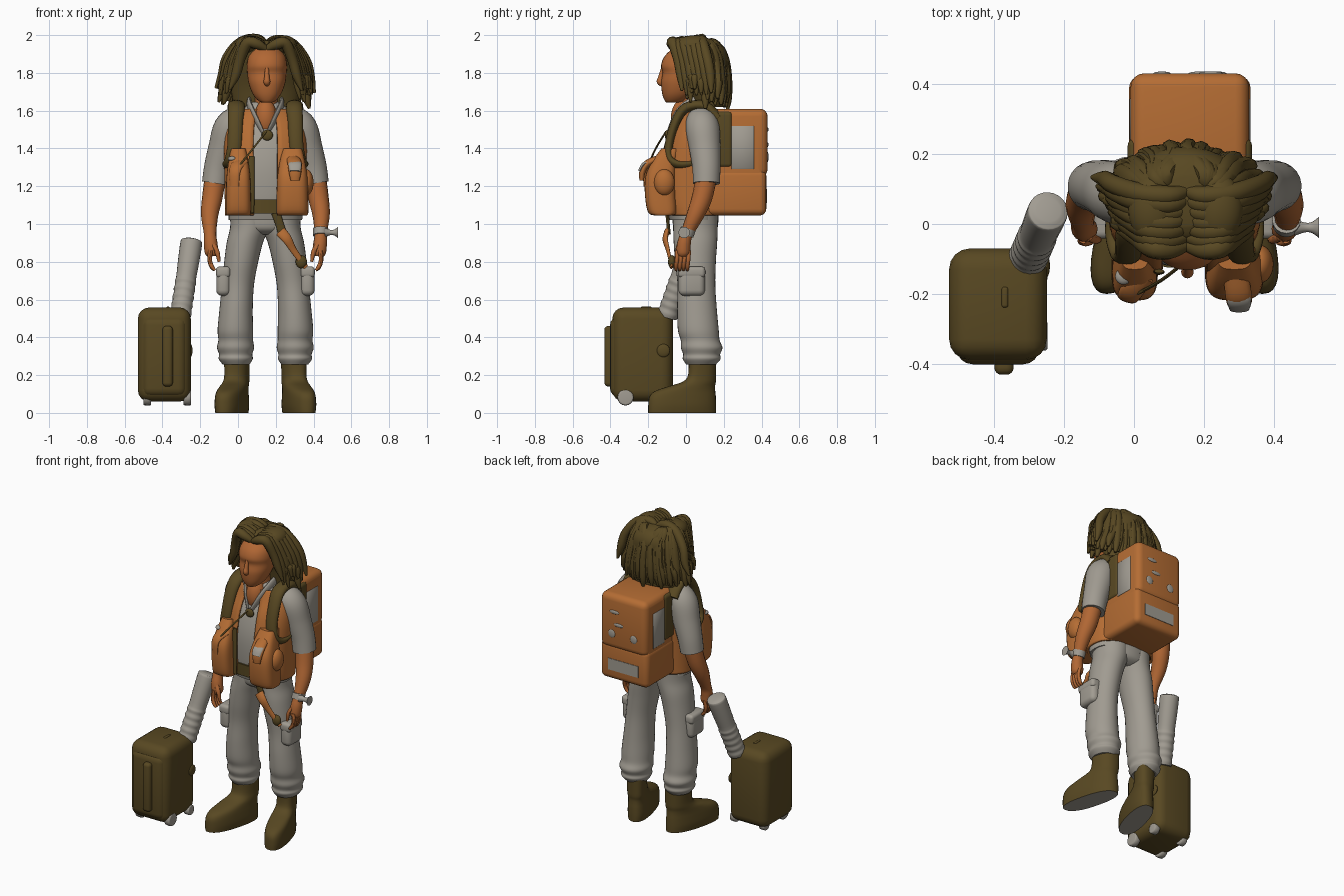
import bpy, bmesh, math, random
from mathutils import Vector, Matrix
random.seed(4)
C = 0.145                                   # body symmetry plane in x


def material(name, rgb):
    m = bpy.data.materials.new(name)
    m.diffuse_color = (*rgb, 1)
    return m


ORANGE = material("orange", (0.46, 0.152, 0.034))
SKIN = material("skin", (0.44, 0.135, 0.034))
OLIVE = material("olive", (0.098, 0.065, 0.016))
GREY = material("grey", (0.355, 0.33, 0.285))


def add(name, bm, mat):
    bmesh.ops.recalc_face_normals(bm, faces=bm.faces)
    me = bpy.data.meshes.new(name)
    bm.to_mesh(me)
    bm.free()
    me.materials.append(mat)
    ob = bpy.data.objects.new(name, me)
    bpy.context.collection.objects.link(ob)
    return ob


def mirrored(ob):
    cp = ob.copy()
    cp.data = ob.data.copy()
    cp.data.transform(Matrix.Translation((2 * C, 0, 0)) @ Matrix.Scale(-1, 4, (1, 0, 0)))
    cp.data.flip_normals()
    bpy.context.collection.objects.link(cp)
    return cp


def spline(rows, k):
    """Catmull-Rom through rows of numbers."""
    out, n = [], len(rows)
    for i in range(n - 1):
        a, b, c, d = rows[max(i - 1, 0)], rows[i], rows[i + 1], rows[min(i + 2, n - 1)]
        for j in range(k):
            t = j / k
            out.append([0.5 * (2 * q + (r - p) * t + (2 * p - 5 * q + 4 * r - s) * t * t
                               + (3 * q - p - 3 * r + s) * t ** 3) for p, q, r, s in zip(a, b, c, d)])
    return out + [list(rows[-1])]


def skin_rings(name, rings, mat, closed=True):
    bm = bmesh.new()
    vs = [[bm.verts.new(p) for p in r] for r in rings]
    n = len(vs[0])
    for a, b in zip(vs, vs[1:]):
        for i in range(n if closed else n - 1):
            bm.faces.new((a[i], a[(i + 1) % n], b[(i + 1) % n], b[i]))
    if closed:
        bm.faces.new(vs[0])
        bm.faces.new(vs[-1])
    return add(name, bm, mat)


def loft(name, rows, mat, n=32, k=4, p=2.0, gap=0, shear=0):
    """Stacked level rings (cx, cy, z, rx, ry); gap opens the front by that half angle."""
    rings = []
    for cx, cy, z, rx, ry in spline(rows, k):
        ring = []
        for i in range(n):
            a = gap + (2 * math.pi - 2 * gap) * i / (n - 1 if gap else n)
            s, c = math.sin(a), -math.cos(a)
            y = cy + ry * math.copysign(abs(c) ** (2 / p), c)
            ring.append((cx + rx * math.copysign(abs(s) ** (2 / p), s) + shear * (y - 0.09), y, z))
        rings.append(ring)
    return skin_rings(name, rings, mat, not gap)


def pipe(name, rows, mat, n=16, k=4, flat=1.0):
    """Tube along (x, y, z, radius); flat scales the thickness to make ribbons."""
    pts = spline(rows, k)
    side, rings = Vector((1, 0, 0)), []
    for i, q in enumerate(pts):
        t = (Vector(pts[min(i + 1, len(pts) - 1)][:3]) - Vector(pts[max(i - 1, 0)][:3])).normalized()
        if i == 0 and abs(t.x) > 0.8:
            side = Vector((0, 0, 1))
        side = (side - t * side.dot(t)).normalized()
        up = t.cross(side)
        rings.append([Vector(q[:3]) + q[3] * (side * math.cos(a) + up * flat * math.sin(a))
                      for a in (2 * math.pi * j / n for j in range(n))])
    return skin_rings(name, rings, mat)


def box(name, lo, hi, mat, bevel=0.0, seg=4):
    bm = bmesh.new()
    lo, hi = Vector(lo), Vector(hi)
    bmesh.ops.create_cube(bm, size=1, matrix=Matrix.Translation((lo + hi) / 2) @ Matrix.Diagonal((*(hi - lo), 1)))
    if bevel:
        bmesh.ops.bevel(bm, geom=bm.edges[:], offset=bevel, segments=seg, profile=0.5, affect='EDGES')
    return add(name, bm, mat)


def ball(name, c, r, mat):
    bm = bmesh.new()
    bmesh.ops.create_uvsphere(bm, u_segments=24, v_segments=16, radius=1,
                              matrix=Matrix.Translation(c) @ Matrix.Diagonal((*r, 1)))
    return add(name, bm, mat)


# boots with grey soles
boot = loft("boot", [(-.005, -.02, 0, .07, .18), (-.005, -.02, .04, .075, .18), (-.005, -.018, .085, .073, .176),
                     (-.005, -.005, .115, .07, .16), (-.005, .03, .14, .067, .124), (-.005, .07, .165, .064, .088),
                     (-.005, .085, .2, .062, .074), (-.005, .087, .28, .064, .073)], OLIVE, p=2.4, shear=.25)
boot.data.materials.append(GREY)
for f in boot.data.polygons:
    f.material_index = int(f.normal.z < -0.8)
mirrored(boot)

# trousers with bunched cuffs and cargo pockets
mirrored(loft("trouser_leg", [(-.01, .08, .255, .07, .078), (-.012, .083, .285, .09, .1), (-.012, .083, .31, .088, .098),
                              (-.013, .083, .345, .098, .11), (-.012, .075, .385, .092, .103), (-.014, .065, .44, .094, .108),
                              (-.01, .058, .55, .088, .105), (.0, .055, .68, .085, .1), (.017, .05, .8, .09, .108),
                              (.036, .05, .9, .096, .115), (.06, .05, .98, .102, .118), (.065, .05, 1.06, .105, .12)], GREY, k=5))
loft("trouser_hips", [(C, .05, .945, .12, .07), (C, .05, .965, .165, .105), (C, .05, 1.0, .184, .12), (C, .05, 1.1, .195, .125)], GREY)
mirrored(box("cargo_pocket", (-.115, -.04, .62), (-.04, .10, .77), GREY, .03))
mirrored(box("cargo_flap", (-.117, -.042, .715), (-.04, .102, .775), GREY, .02))

# torso: shirt, belt, vest
torso = [(C, .04, 1.02, .195, .13), (C, .03, 1.12, .197, .145), (C, .03, 1.3, .2, .15), (C, .045, 1.45, .2, .135),
         (C, .06, 1.55, .175, .105), (C, .06, 1.61, .12, .085), (C, .06, 1.645, .07, .065)]
loft("shirt", torso, GREY, p=2.3)
loft("belt", [(C, .03, 1.055, .203, .155), (C, .03, 1.13, .205, .157)], OLIVE, k=1, p=2.3)
vest = loft("vest", [(x, y, max(z, 1.045), a + .018, b + .02) for x, y, z, a, b in torso[:6]], ORANGE, n=48, p=2.3, gap=.25)
thick = vest.modifiers.new("thickness", 'SOLIDIFY')
thick.thickness = .012
pipe("vest_trim", [(.065, -.135, 1.06, .02), (.068, -.138, 1.2, .02), (.072, -.135, 1.36, .014)], OLIVE, flat=.4)

# vest pouches, flaps and cord
for side, x, w in (("right", .002, .066), ("left", .288, .084)):
    loft(side + "_pouch", [(x, -.12, 1.045, w * .9, .04), (x, -.125, 1.06, w, .075), (x, -.135, 1.15, w, .082),
                           (x, -.135, 1.25, w * .95, .08), (x, -.115, 1.33, w * .8, .065), (x, -.08, 1.4, w * .6, .05)],
         ORANGE, p=3.2)
pipe("right_pouch_flap", [(.03, -.15, 1.34, .03), (-.005, -.19, 1.31, .034), (-.018, -.212, 1.27, .03),
                          (-.02, -.212, 1.2, .026)], ORANGE, flat=.4)
pipe("left_pouch_flap", [(.29, -.14, 1.35, .035), (.3, -.205, 1.32, .038), (.302, -.23, 1.28, .034),
                         (.302, -.235, 1.23, .024)], ORANGE, flat=.5)
pipe("pouch_flap_tip", [(.3, -.19, 1.332, .03), (.302, -.225, 1.315, .034), (.302, -.246, 1.28, .028)], GREY, flat=.3)
ball("pouch_button", (-.03, -.15, 1.345), (.024, .024, .014), GREY)
ball("hip_pouch", (.36, -.115, 1.22), (.04, .055, .07), ORANGE)
pipe("cord", [(.15, -.105, 1.49, .005), (.08, -.16, 1.4, .005), (.0, -.205, 1.3, .005)], OLIVE, n=8)
ball("clasp", (.155, -.1, 1.47), (.03, .012, .028), OLIVE)
pipe("hip_strap", [(.2, -.1, 1.06, .024), (.22, -.095, 1.0, .022), (.235, -.09, .95, .024)], OLIVE, flat=.4)
pipe("hip_strap_end", [(.225, -.1, .96, .03), (.26, -.11, .92, .026), (.295, -.095, .86, .018), (.36, -.075, .77, .014)], ORANGE, flat=.5)
ball("hip_strap_tip", (.335, -.075, .8), (.03, .02, .035), OLIVE)

# arms: sleeve, forearm, hand
mirrored(pipe("sleeve", [(.05, .08, 1.565, .05), (.01, .08, 1.55, .078), (-.04, .088, 1.505, .09), (-.075, .1, 1.4, .083),
                         (-.105, .108, 1.3, .075), (-.12, .108, 1.215, .071)], GREY, n=24, k=5))
mirrored(pipe("forearm", [(-.12, .108, 1.25, .056), (-.136, .085, 1.14, .054), (-.15, .05, 1.05, .046),
                          (-.148, .005, .95, .033), (-.145, -.01, .9, .036), (-.14, -.015, .85, .036), (-.138, -.015, .83, .025)], SKIN))
for i in range(4):
    y = -.045 + .02 * i
    mirrored(pipe("finger", [(-.145, y, .86, .012), (-.15, y - .004, .81, .012), (-.138, y - .008, .775 - .004 * (i % 2), .011),
                             (-.122, y - .008, .755, .007)], SKIN, n=8))
mirrored(pipe("thumb", [(-.13, -.035, .89, .014), (-.11, -.045, .85, .013), (-.1, -.045, .8, .008)], SKIN, n=8))
pipe("watch_band", [(.437, .012, .975, .041), (.437, .0, .94, .04)], GREY, k=1)
pipe("watch_knob", [(.46, -.01, .955, .024), (.49, -.01, .955, .014), (.51, -.01, .955, .016), (.53, -.01, .955, .03)], GREY)

# neck, collar and head
pipe("neck", [(C, .06, 1.54, .07), (C + .003, .04, 1.62, .06), (.152, .03, 1.72, .06)], SKIN)
ball("open_chest", (.147, -.02, 1.56), (.06, .06, .1), SKIN)
mirrored(pipe("collar", [(C, .115, 1.63, .03), (.07, .08, 1.645, .032), (.06, .02, 1.63, .032), (.085, -.04, 1.575, .028),
                         (.14, -.095, 1.47, .014)], GREY, flat=.4))
loft("head", [(.153, -.07, 1.642, .02, .03), (.153, -.06, 1.652, .045, .052), (.153, -.042, 1.69, .076, .084),
              (.153, -.025, 1.75, .098, .107), (.153, -.012, 1.8, .104, .112), (.153, -.012, 1.84, .106, .12),
              (.153, 0, 1.89, .096, .112), (.153, .02, 1.94, .06, .08)], SKIN, p=2.2)
pipe("nose", [(.153, -.122, 1.825, .01), (.153, -.134, 1.775, .014), (.153, -.137, 1.752, .018), (.153, -.12, 1.735, .01)], SKIN)
ball("lips", (.153, -.113, 1.7), (.03, .012, .014), SKIN)

# hair: inner mass, hanging locks and a swept fringe
loft("hair_mass", [(.148, .125, 1.62, .17, .085), (.148, .12, 1.72, .185, .1), (.148, .1, 1.82, .18, .12),
                   (.148, .085, 1.9, .16, .135), (.148, .075, 1.95, .125, .115), (.148, .065, 1.972, .07, .07)], OLIVE)
for i in range(52):
    a = math.radians(56 + 248 * i / 51)
    s, c = math.sin(a), -math.cos(a)
    w, r = random.uniform(.95, 1.04), random.uniform(.019, .027)
    low = 1.635 + .06 * max(0, -c) + .1 * abs(s) ** 4 * random.random() + random.uniform(-.015, .02)
    tip = random.uniform(.97, 1.09)
    sx = .148 + (.05 if s > 0 else -.05)
    pipe("hair_lock", [(sx, .06 + .05 * c, 1.95, .018), (sx + .06 * s, .065 + .08 * c, 1.957, r),
                       (.148 + .165 * s * w, .07 + .125 * c * w, 1.89, r), (.148 + .195 * s * w, .078 + .137 * c * w, 1.78, r),
                       (.148 + .213 * s * w * tip, .08 + .137 * c * w, low + .045, r * .9),
                       (.148 + .228 * s * w * tip, .08 + .137 * c * w, low - .015, r * .3)], OLIVE, n=8)
for i in range(7):
    y, out = -.062 + .026 * i, .012 * i
    for m in (-1, 1):
        o = random.uniform(-.012, .012)
        pipe("fringe_lock", [(.15, y, 1.925 + .005 * i, .016), (.15 + m * .05, y - .012, 1.95 + .004 * i + o / 2, .028),
                             (.15 + m * (.1 + out / 2), y - .005, 1.955 + o / 2, .03), (.15 + m * (.137 + out), y + .02, 1.87 + o, .027),
                             (.15 + m * (.162 + out), y + .035, 1.78 + o, .024),
                             (.15 + m * (.187 + out + o), y + .04, 1.70 + o * 2, .007)], OLIVE, n=10)
for m in (-1, 1):
    ball("hair_tuft", (.148 + m * .095, .045, 1.945), (.07, .1, .054), OLIVE)

# backpack, panels and shoulder straps
box("backpack_core", (-.01, .08, 1.05), (.33, .415, 1.6), ORANGE, .03)
box("backpack_upper", (-.01, .1, 1.25), (.33, .432, 1.61), ORANGE, .04)
box("backpack_lower", (-.014, .08, 1.045), (.334, .425, 1.29), ORANGE, .035)
box("backpack_harness", (-.018, .09, 1.3), (.338, .245, 1.595), OLIVE, .02)
box("backpack_side_panels", (-.0135, .24, 1.29), (.3335, .36, 1.52), GREY, .003, 1)
box("back_stripe", (.05, .42, 1.11), (.27, .428, 1.185), GREY)
for x, z, w, h in ((.08, 1.355, .025, .027), (.24, 1.355, .025, .027), (.19, 1.42, .035, .012), (.22, 1.5, .035, .012)):
    ball("back_patch", (x, .431, z), (w, .006, h), GREY)
mirrored(pipe("shoulder_strap", [(-.012, .17, 1.56, .045), (-.01, .1, 1.625, .045), (-.008, .0, 1.615, .044),
                                 (-.014, -.055, 1.54, .04), (-.018, -.09, 1.42, .038), (-.032, -.085, 1.34, .038),
                                 (-.055, -.02, 1.31, .03), (-.045, .1, 1.33, .03)], OLIVE, flat=.6))

# suitcase on wheels with a ribbed pull handle
box("suitcase", (-.53, -.39, .06), (-.25, -.07, .558), OLIVE, .06)
box("suitcase_front_pocket", (-.508, -.402, .085), (-.272, -.3, .51), OLIVE, .045)
box("suitcase_grip", (-.4, -.432, .14), (-.345, -.38, .46), OLIVE, .02)
box("suitcase_top_grip", (-.38, -.24, .53), (-.36, -.18, .563), OLIVE, .008)
ball("suitcase_side_grip", (-.253, -.12, .33), (.012, .035, .035), OLIVE)
for x in (-.48, -.268):
    for y, r in ((-.32, .042), (-.13, .032)):
        pipe("suitcase_wheel", [(x - .02, y, .04 + r, r * .8), (x - .015, y, .04 + r, r), (x + .015, y, .04 + r, r),
                                (x + .02, y, .04 + r, r * .8)], GREY, k=2)
A, B = Vector((-.305, -.1, .51)), Vector((-.245, .04, .915))
pipe("pull_handle", [(*A.lerp(B, t), r) for t, r in
                     [(i / 20, .057 if i % 2 else .053) for i in range(11)] + [(.7, .056), (.95, .058), (.985, .052), (1, .035)]],
     GREY, n=24, k=3)

# smooth shading with sharp edges kept
bpy.ops.object.select_all(action='SELECT')
bpy.context.view_layer.objects.active = vest
bpy.ops.object.shade_smooth_by_angle(angle=math.radians(45))
